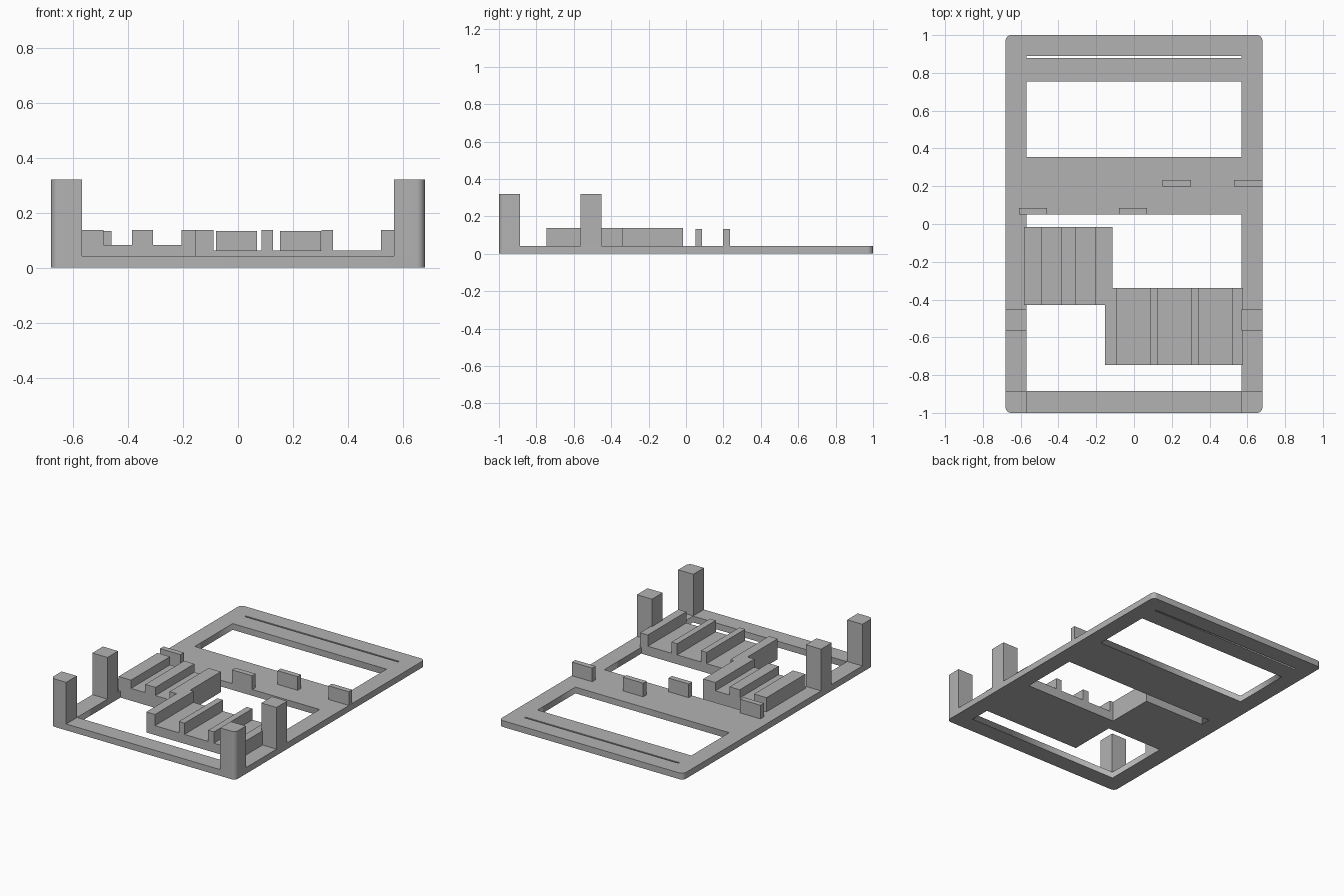
import bpy
import bmesh
from math import sin, cos, pi
from mathutils import Vector

cube = bpy.data.objects.get("Cube")
if cube:
    bpy.data.objects.remove(cube, do_unlink=True)

grey = bpy.data.materials.new("light grey plastic")
grey.use_nodes = True
colour = (0.45, 0.45, 0.45, 1)
grey.diffuse_color = colour
grey.node_tree.nodes["Principled BSDF"].inputs["Base Color"].default_value = colour

W, L, T = 0.68, 1.0, 0.042      # half width, half length, plate thickness
RAIL = 0.568                    # inner edge of the side rails
R = 0.03                        # corner radius


def rect(x0, x1, y0, y1, rounded=()):
    """Counter-clockwise outline; the listed corners are rounded."""
    pts = []
    corners = [(x0, y0, 1, 1), (x1, y0, -1, 1), (x1, y1, -1, -1), (x0, y1, 1, -1)]
    for i, (x, y, sx, sy) in enumerate(corners):
        if i in rounded:
            for k in range(9):
                a = pi + i * pi / 2 + k * pi / 16
                pts.append((x + sx * R + R * cos(a), y + sy * R + R * sin(a)))
        else:
            pts.append((x, y))
    return pts


def prism(name, points, direction):
    """Extrude a planar outline of 3D points along a direction."""
    bm = bmesh.new()
    face = bm.faces.new([bm.verts.new(p) for p in points])
    result = bmesh.ops.extrude_face_region(bm, geom=[face], use_keep_orig=True)
    moved = [v for v in result["geom"] if isinstance(v, bmesh.types.BMVert)]
    bmesh.ops.translate(bm, verts=moved, vec=Vector(direction))
    bmesh.ops.recalc_face_normals(bm, faces=bm.faces[:])
    mesh = bpy.data.meshes.new(name)
    bm.to_mesh(mesh)
    bm.free()
    mesh.materials.append(grey)
    obj = bpy.data.objects.new(name, mesh)
    bpy.context.collection.objects.link(obj)
    return obj


def upright(name, outline, z0, z1):
    return prism(name, [(x, y, z0) for x, y in outline], (0, 0, z1 - z0))


def smooth(obj):
    bpy.ops.object.select_all(action="DESELECT")
    obj.select_set(True)
    bpy.context.view_layer.objects.active = obj
    bpy.ops.object.shade_smooth_by_angle()


# Base plate with two windows and a thin slot
curve = bpy.data.curves.new("base_plate", "CURVE")
curve.dimensions = "2D"
curve.fill_mode = "BOTH"
curve.extrude = T / 2
for outline in (rect(-W, W, -L, L, (0, 1, 2, 3)),
                rect(-RAIL, RAIL, 0.355, 0.755),
                rect(-RAIL, RAIL, -0.885, 0.05),
                rect(-RAIL, RAIL, 0.879, 0.89)):
    spline = curve.splines.new("POLY")
    spline.points.add(len(outline) - 1)
    for point, (x, y) in zip(spline.points, outline):
        point.co = (x, y, 0, 1)
    spline.use_cyclic_u = True
curve.materials.append(grey)
plate = bpy.data.objects.new("base_plate", curve)
plate.location.z = T / 2
bpy.context.collection.objects.link(plate)
bpy.ops.object.select_all(action="DESELECT")
plate.select_set(True)
bpy.context.view_layer.objects.active = plate
bpy.ops.object.convert(target="MESH")

# Four posts; the front pair follows the rounded plate corners
for side, x0, x1, corner in (("right", -W, -RAIL, 0), ("left", RAIL, W, 1)):
    front = upright("front_post_" + side, rect(x0, x1, -L, -0.888, (corner,)), 0, 0.32)
    smooth(front)
    upright("middle_post_" + side, rect(x0, x1, -0.565, -0.453), 0, 0.32)

# Ribbed trays: a floor with upright ribs in one extruded profile
TOP = 0.137


def tray(name, ribs, floor, y0, y1):
    profile = [(ribs[0][0], 0)]
    for i, (a, b) in enumerate(ribs):
        if i:
            profile.append((a, floor))
        profile += [(a, TOP), (b, TOP)]
        if i < len(ribs) - 1:
            profile.append((b, floor))
    profile.append((ribs[-1][1], 0))
    prism(name, [(x, y0, z) for x, z in profile], (0, y1 - y0, 0))


tray("rear_tray", [(-0.582, -0.49), (-0.385, -0.31), (-0.205, -0.115)],
     0.082, -0.428, -0.017)
tray("front_tray", [(-0.154, -0.09), (0.086, 0.128), (0.303, 0.345), (0.52, 0.577)],
     0.062, -0.747, -0.34)

# Small upright tabs on the cross bar
for i, (x, y) in enumerate([(-0.61, 0.05), (-0.08, 0.05), (0.152, 0.198), (0.529, 0.198)]):
    upright(f"tab_{i + 1}", rect(x, x + 0.15, y, y + 0.036), 0.03, 0.133)
